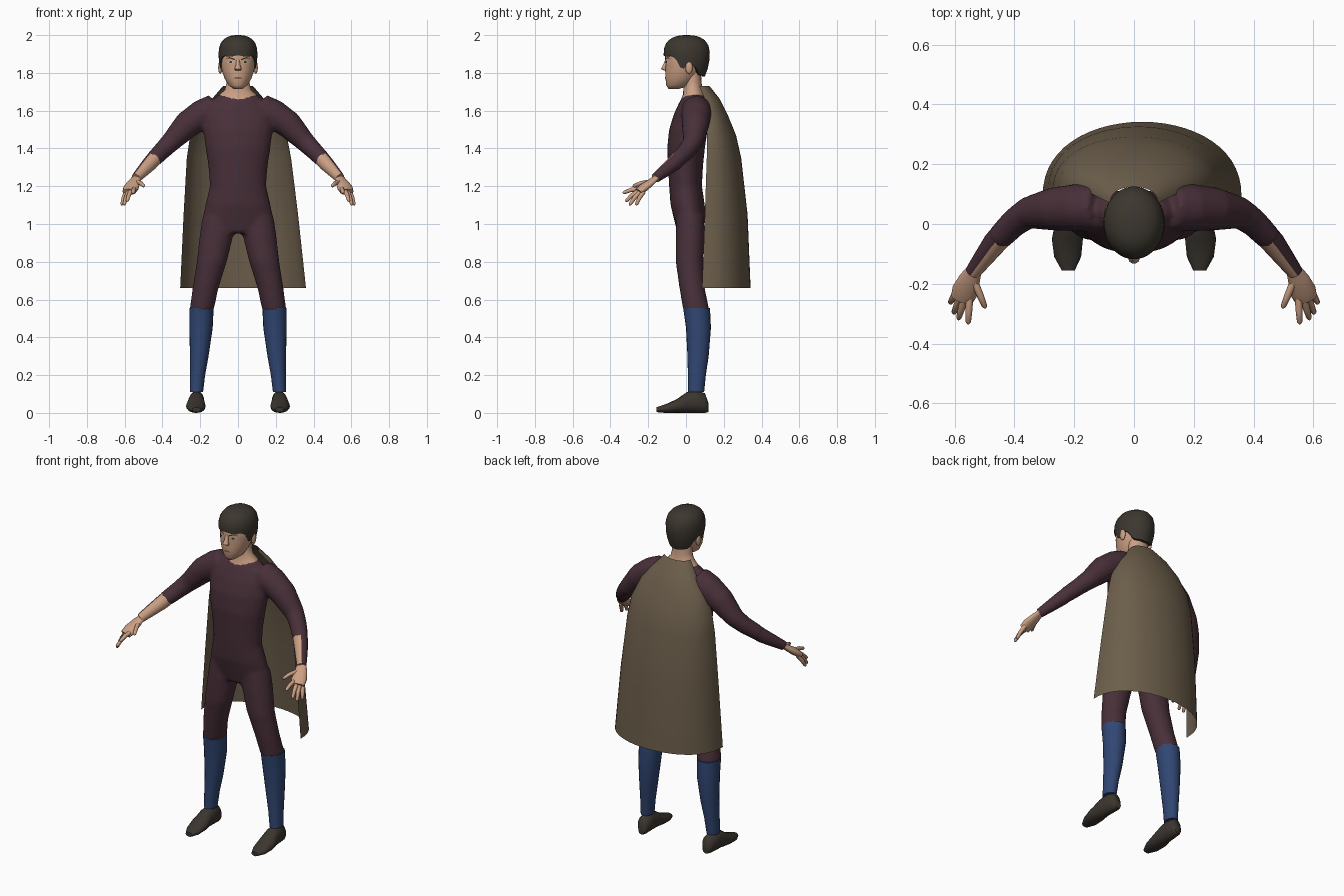
import bpy, bmesh, math
from mathutils import Vector

cube = bpy.data.objects.get("Cube")
if cube:
    bpy.data.objects.remove(cube, do_unlink=True)


def material(name, rgb):
    m = bpy.data.materials.new(name)
    m.use_nodes = True
    m.diffuse_color = (*rgb, 1)
    m.node_tree.nodes["Principled BSDF"].inputs["Base Color"].default_value = (*rgb, 1)
    return m


SUIT = material("dark plum", (0.066, 0.029, 0.041))
BLUE = material("boot blue", (0.030, 0.062, 0.17))
CAPE = material("olive brown", (0.15, 0.112, 0.07))
SHOE = material("shoe brown", (0.044, 0.036, 0.028))
HAIR = material("hair brown", (0.045, 0.038, 0.028))
SKIN = material("skin", (0.60, 0.35, 0.23))
LIPS = material("lip brown", (0.26, 0.12, 0.08))
WHITE = material("eye white", (0.6, 0.55, 0.5))


# Helpers
def lerp_table(x, table):
    for a, b in zip(table, table[1:]):
        if x <= b[0]:
            t = max(0, (x - a[0]) / (b[0] - a[0]))
            return [p + (q - p) * t for p, q in zip(a[1:], b[1:])]
    return list(table[-1][1:])


def oval(centre, u, v, n=20):
    c, u, v = Vector(centre), Vector(u), Vector(v)
    return [c + u * math.cos(2 * math.pi * i / n) + v * math.sin(2 * math.pi * i / n) for i in range(n)]


def level(z, hw, front, back, x=0, n=20):
    return oval((x, (front + back) / 2, z), (hw, 0, 0), (0, (back - front) / 2, 0), n)


def tube(path, flat=1, n=12):
    """Rings along a path of (x, y, z, radius); flat thins the upright axis."""
    rings = []
    for i, p in enumerate(path):
        a, b = path[max(i - 1, 0)], path[min(i + 1, len(path) - 1)]
        d = (Vector(b[:3]) - Vector(a[:3])).normalized()
        u = d.cross(Vector((0, 0, 1))).normalized()
        rings.append(oval(p[:3], u * p[3], u.cross(d) * p[3] * flat, n))
    return rings


def mirrored(rings, s):
    return [[Vector((p.x * s, p.y, p.z)) for p in r] for r in rings]


def loft(bm, rings, closed=True):
    rows = [[bm.verts.new(p) for p in r] for r in rings]
    n = len(rows[0])
    for a, b in zip(rows, rows[1:]):
        for i in range(n if closed else n - 1):
            j = (i + 1) % n
            bm.faces.new((a[i], a[j], b[j], b[i]))
    if closed:
        bm.faces.new(rows[0])
        bm.faces.new(rows[-1])


def finish(name, bm, *mats, rule=None, angle=60):
    bmesh.ops.recalc_face_normals(bm, faces=bm.faces[:])
    for f in bm.faces:
        f.smooth = True
        if rule:
            f.material_index = rule(f)
    me = bpy.data.meshes.new(name)
    bm.to_mesh(me)
    bm.free()
    me.set_sharp_from_angle(angle=math.radians(angle))
    for m in mats:
        me.materials.append(m)
    ob = bpy.data.objects.new(name, me)
    bpy.context.collection.objects.link(ob)
    return ob


def part(name, rings, mat, closed=True, **kw):
    bm = bmesh.new()
    loft(bm, rings, closed)
    return finish(name, bm, mat, **kw)


# Suit: torso, sleeves and thighs fused into one skin
TORSO = [(0.95, 0.13, -0.045, 0.08), (1.03, 0.188, -0.065, 0.105), (1.1, 0.174, -0.082, 0.1),
         (1.2, 0.15, -0.09, 0.085), (1.3, 0.157, -0.095, 0.09), (1.4, 0.172, -0.1, 0.1),
         (1.5, 0.185, -0.09, 0.115), (1.58, 0.185, -0.065, 0.115), (1.64, 0.155, -0.038, 0.11),
         (1.685, 0.105, -0.012, 0.1)]
LEG = [(1.04, 0.1, 0.088, -0.05, 0.095), (0.95, 0.112, 0.09, -0.055, 0.1), (0.8, 0.139, 0.08, -0.055, 0.09),
       (0.66, 0.172, 0.069, -0.035, 0.1), (0.54, 0.193, 0.064, -0.015, 0.125)]
ARM = [(0.12, 0.055, 1.61, 0.08), (0.19, 0.055, 1.58, 0.08), (0.27, 0.05, 1.525, 0.073),
       (0.355, 0.037, 1.435, 0.054), (0.40, 0.005, 1.39, 0.048), (0.455, -0.05, 1.335, 0.043)]
bm = bmesh.new()
loft(bm, [level(*r) for r in TORSO])
for s in (1, -1):
    loft(bm, mirrored([level(z, w, f, b, x) for z, x, w, f, b in LEG], s))
    loft(bm, mirrored(tube(ARM, n=16), s))
suit = finish("suit", bm, SUIT)
fuse = suit.modifiers.new("fuse", 'REMESH')
fuse.mode, fuse.voxel_size, fuse.use_smooth_shade = 'VOXEL', 0.012, True
soften = suit.modifiers.new("soften", 'SMOOTH')
soften.factor, soften.iterations = 0.5, 5

# Limbs
BOOT = [(0.555, 0.193, 0.064, -0.015, 0.127), (0.45, 0.196, 0.062, 0.0, 0.132), (0.3, 0.205, 0.049, 0.008, 0.12),
        (0.2, 0.214, 0.04, 0.01, 0.105), (0.11, 0.22, 0.035, 0.01, 0.096)]
SHOE_SHAPE = [(0.12, 0.215, 0.02, 0.005, 0.05), (0.1, 0.216, 0.036, 0, 0.105), (0.05, 0.219, 0.041, 0, 0.118),
              (0.005, 0.221, 0.043, 0, 0.11), (-0.05, 0.223, 0.052, 0, 0.072), (-0.11, 0.222, 0.045, 0, 0.045),
              (-0.155, 0.22, 0.022, 0.004, 0.03)]
FOREARM = [(0.44, -0.035, 1.35, 0.041), (0.465, -0.062, 1.322, 0.04), (0.505, -0.115, 1.28, 0.033),
           (0.54, -0.162, 1.243, 0.026)]
PALM = [(0.535, -0.155, 1.248, 0.026), (0.55, -0.185, 1.222, 0.036), (0.566, -0.225, 1.192, 0.044),
        (0.576, -0.252, 1.17, 0.038)]
# Base and tip of each digit
DIGITS = {"thumb": ((0.535, -0.19, 1.222), (0.497, -0.282, 1.2)),
          "index_finger": ((0.55, -0.24, 1.186), (0.555, -0.335, 1.165)),
          "middle_finger": ((0.566, -0.245, 1.178), (0.588, -0.32, 1.12)),
          "ring_finger": ((0.58, -0.24, 1.172), (0.604, -0.3, 1.1)),
          "little_finger": ((0.592, -0.225, 1.17), (0.616, -0.265, 1.1))}
for side, s in (("left", 1), ("right", -1)):
    part(side + "_boot", mirrored([level(z, w, f, b, x) for z, x, w, f, b in BOOT], s), BLUE)
    shoe = [oval((x, y, (lo + hi) / 2), (w, 0, 0), (0, 0, (hi - lo) / 2), 16) for y, x, w, lo, hi in SHOE_SHAPE]
    part(side + "_shoe", mirrored(shoe, s), SHOE)
    bm = bmesh.new()
    loft(bm, mirrored(tube(FOREARM, n=20), s))
    # The sleeve runs on down the outer side of the forearm
    finish(side + "_forearm", bm, SKIN, SUIT,
           rule=lambda f: int(f.normal.dot(Vector((0.5 * s, 0.85, 0))) > -0.1))
    bm = bmesh.new()
    loft(bm, mirrored(tube(PALM, 0.5), s))
    for a, b in DIGITS.values():
        a, b = Vector(a), Vector(b)
        knuckle = a.lerp(b, 0.55) + Vector((0, 0, 0.006))
        loft(bm, mirrored(tube([(*a, 0.013), (*knuckle, 0.0115), (*a.lerp(b, 0.92), 0.009), (*b, 0.004)], n=8), s))
    finish(side + "_hand", bm, SKIN)

# Neck and head
part("neck", [level(1.65, 0.115, -0.03, 0.1), level(1.685, 0.098, -0.016, 0.098), level(1.71, 0.07, -0.014, 0.088),
              level(1.75, 0.06, -0.01, 0.082), level(1.8, 0.06, -0.01, 0.08)], SKIN)
HEAD = [(1.716, 0.025, -0.093, -0.035), (1.735, 0.05, -0.105, 0.03), (1.77, 0.071, -0.108, 0.055),
        (1.81, 0.085, -0.11, 0.085), (1.85, 0.093, -0.108, 0.1), (1.89, 0.095, -0.111, 0.112),
        (1.94, 0.085, -0.1, 0.1), (1.97, 0.06, -0.07, 0.08)]
part("head", [level(*r, n=28) for r in HEAD], SKIN)
part("nose", [level(1.812, 0.014, -0.117, -0.1, n=10), level(1.82, 0.019, -0.133, -0.1, n=10),
              level(1.84, 0.012, -0.123, -0.1, n=10), level(1.868, 0.009, -0.111, -0.095, n=10)], SKIN)
for side, s in (("left", 1), ("right", -1)):
    bm = bmesh.new()
    bmesh.ops.create_uvsphere(bm, u_segments=12, v_segments=8, radius=1)
    bmesh.ops.scale(bm, vec=(0.011, 0.02, 0.034), verts=bm.verts)
    bmesh.ops.translate(bm, vec=(0.094 * s, 0.016, 1.828), verts=bm.verts)
    finish(side + "_ear", bm, SKIN)


# Painted face details laid on the head surface
def face_plate(name, outline, mat, lift=0.003):
    bm = bmesh.new()
    pts = []
    for x, z in outline:
        hw, front, back = lerp_table(z, HEAD)
        y = (front + back) / 2 - (back - front) / 2 * math.sqrt(1 - (x / hw) ** 2)
        pts.append(bm.verts.new((x, y - lift, z)))
    face = bm.faces.new(pts)
    face.normal_update()
    if face.normal.y > 0:
        face.normal_flip()
    me_faces = bmesh.ops.triangulate(bm, faces=[face])
    finish(name, bm, mat)


def eye_shape(x, z, w, h):
    return [(x + w * math.cos(k * math.pi / 5), z + h * math.sin(k * math.pi / 5)) for k in range(10)]


for side, s in (("left", 1), ("right", -1)):
    face_plate(side + "_brow", [(0.015 * s, 1.867), (0.016 * s, 1.874), (0.045 * s, 1.884),
                                (0.066 * s, 1.877), (0.045 * s, 1.877)], HAIR)
    face_plate(side + "_eye", eye_shape(0.04 * s, 1.856, 0.017, 0.006), WHITE)
    face_plate(side + "_iris", eye_shape(0.039 * s, 1.857, 0.008, 0.006), HAIR, 0.005)
face_plate("mouth", [(-0.028, 1.772), (-0.01, 1.779), (0.01, 1.779), (0.028, 1.772), (0.012, 1.768), (-0.012, 1.768)],
           LIPS)

# Hair: cap with a hairline that varies around the head (angle from the front)
HAIRLINE = [(0, 1.893), (25, 1.886), (50, 1.89), (62, 1.872), (72, 1.83), (84, 1.822), (95, 1.845),
            (112, 1.84), (130, 1.79), (180, 1.782)]


def hair_point(deg, t, tuck=1):
    a = math.radians(deg)
    low = lerp_table(abs(deg), HAIRLINE)[0]
    z = low + (2 - low) * math.sin(t * math.pi / 2)
    k = (1 - ((z - 1.9) / 0.1) ** 2.5) ** 0.4 if z > 1.9 else 1 - 0.2 * ((1.9 - z) / 0.115) ** 2
    return Vector((0.103 * k * tuck * math.sin(a), 0.004 - 0.122 * k * tuck * math.cos(a), z))


angles = [-180 + 9 * i for i in range(40)]
rings = [[hair_point(a, 0, 0.85) for a in angles]]
rings += [[hair_point(a, t) for a in angles] for t in (0, 0.12, 0.25, 0.4, 0.55, 0.68, 0.8, 0.9, 0.97)]
part("hair", rings, HAIR, angle=50)

# Cape: open sheet wrapped round the back (height, centre, half width, edge y, back y)
CAPE_LEVELS = [(1.73, 0, 0.08, 0.07, 0.125), (1.66, 0, 0.14, 0.1, 0.18), (1.58, 0, 0.205, 0.11, 0.22),
               (1.47, 0.002, 0.255, 0.112, 0.265), (1.35, 0.005, 0.276, 0.11, 0.292),
               (1.05, 0.015, 0.303, 0.1, 0.326), (0.66, 0.027, 0.333, 0.085, 0.342)]
rings = []
for z, cx, hw, edge, back in CAPE_LEVELS:
    turn = [math.pi * i / 28 for i in range(29)]
    rings.append([Vector((cx + hw * math.cos(a), edge + (back - edge) * max(math.sin(a), 0) ** 0.85, z)) for a in turn])
part("cape", rings, CAPE, closed=False)
